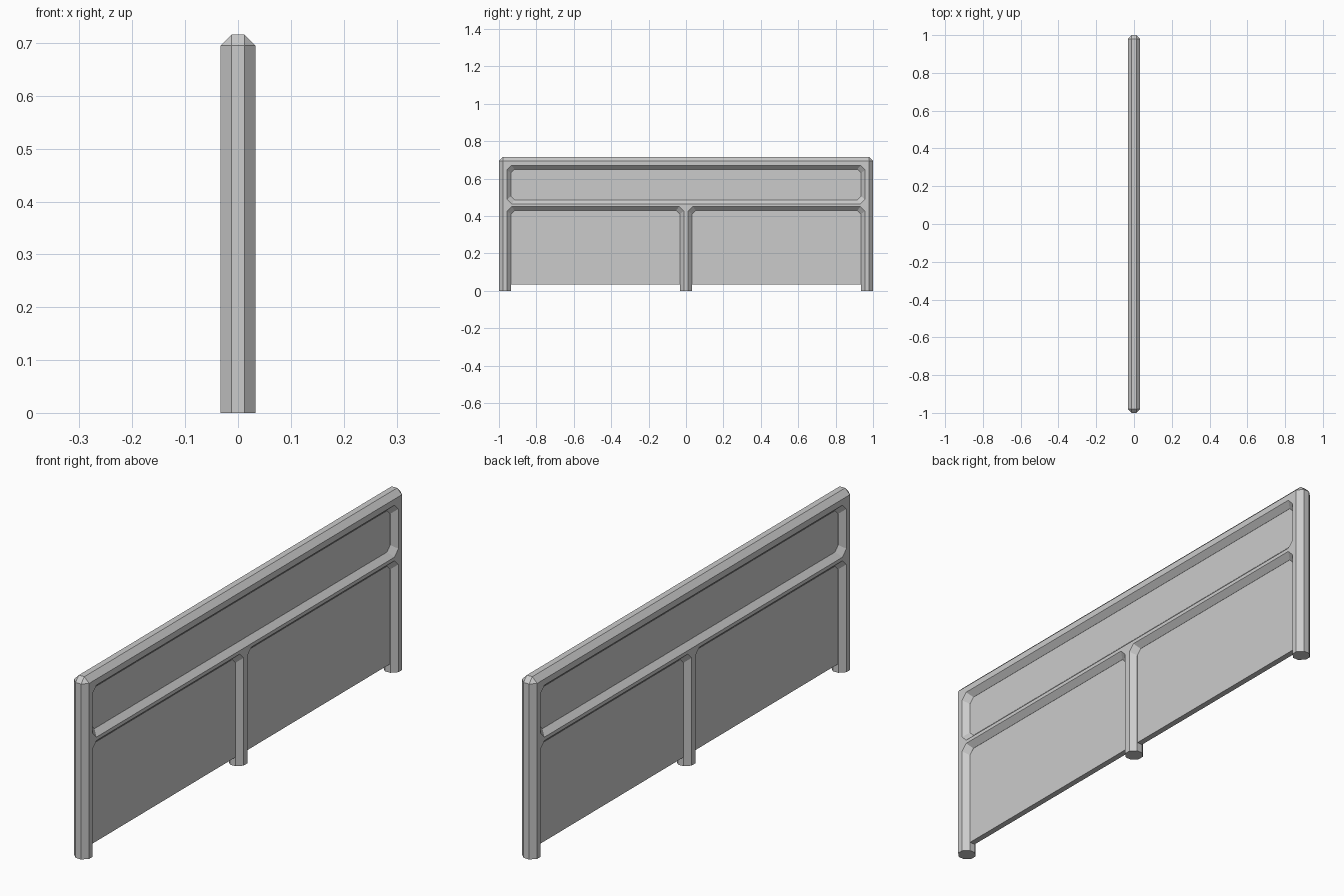
import bpy, bmesh

if "Cube" in bpy.data.objects:
    bpy.data.objects.remove(bpy.data.objects["Cube"])

HALF = 0.033      # half thickness of the frame tubes
CH = 0.021        # chamfer that makes the tubes octagonal


def box(name, x, y, z0, z1, chamfer=0):
    bm = bmesh.new()
    bmesh.ops.create_cube(bm, size=1)
    for v in bm.verts:
        v.co = (v.co.x * 2 * x, v.co.y * 2 * y, z0 if v.co.z < 0 else z1)
    if chamfer:
        # every edge except those around the underside
        edges = [e for e in bm.edges if any(v.co.z > z0 + 1e-4 for v in e.verts)]
        bmesh.ops.bevel(bm, geom=edges, offset=chamfer, segments=1, affect='EDGES')
    return finish(name, bm)


def finish(name, bm):
    bmesh.ops.recalc_face_normals(bm, faces=bm.faces[:])
    mesh = bpy.data.meshes.new(name)
    bm.to_mesh(mesh)
    bm.free()
    obj = bpy.data.objects.new(name, mesh)
    bpy.context.collection.objects.link(obj)
    return obj


def opening(y0, y1, z0, z1, corner=0.02):
    """Cutter with clipped corners, flaring towards both faces."""
    bm = bmesh.new()
    rings = []
    for x, e in ((-0.043, 0.031), (-0.012, 0), (0.012, 0), (0.043, 0.031)):
        a, b, c, d, k = y0 - e, y1 + e, z0 - e, z1 + e, corner + 0.2 * e
        pts = [(a + k, c), (b - k, c), (b, c + k), (b, d - k),
               (b - k, d), (a + k, d), (a, d - k), (a, c + k)]
        rings.append([bm.verts.new((x, y, z)) for y, z in pts])
    for r, s in zip(rings, rings[1:]):
        for i in range(8):
            j = (i + 1) % 8
            bm.faces.new((r[i], r[j], s[j], s[i]))
    bm.faces.new(rings[0])
    bm.faces.new(rings[-1])
    return finish("opening_cutter", bm)


# Frame: posts and rails left over after cutting three openings
frame = box("frame", HALF, 1.0, 0, 0.716, CH)
for dims in ((-0.936, 0.936, 0.486, 0.65),
             (0.033, 0.936, -0.15, 0.43),
             (-0.936, -0.033, -0.15, 0.43)):
    cutter = opening(*dims)
    mod = frame.modifiers.new("opening", 'BOOLEAN')
    mod.operation = 'DIFFERENCE'
    mod.solver = 'EXACT'
    mod.object = cutter
    bpy.context.view_layer.objects.active = frame
    bpy.ops.object.modifier_apply(modifier=mod.name)
    bpy.data.objects.remove(cutter)

# Infill panel, held clear of the ground
box("infill_panel", 0.0115, 0.95, 0.035, 0.67)
